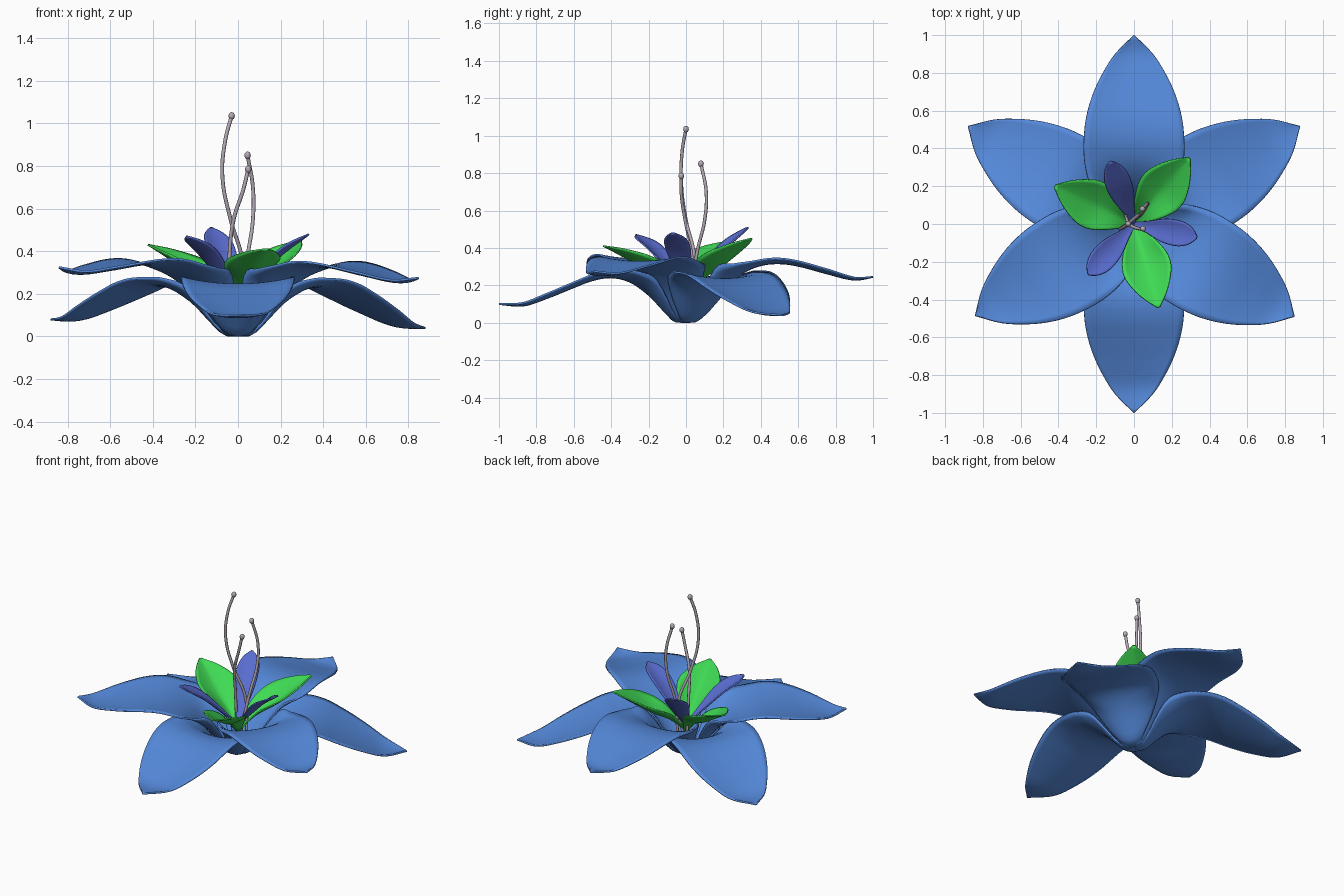
import bpy, math
from mathutils import Vector

if "Cube" in bpy.data.objects:
    bpy.data.objects.remove(bpy.data.objects["Cube"])


def material(name, color):
    m = bpy.data.materials.new(name)
    m.diffuse_color = (*color, 1)
    m.use_nodes = True
    m.node_tree.nodes["Principled BSDF"].inputs["Base Color"].default_value = m.diffuse_color
    return m


BLUE = material("petal_blue", (0.09, 0.25, 0.70))
GREEN = material("leaf_green", (0.05, 0.70, 0.09))
VIOLET = material("violet_blue", (0.10, 0.15, 0.62))
GREY = material("stamen_grey", (0.45, 0.40, 0.46))


def curve_at(pts, x):
    """Smooth cubic interpolation through (x, y) points."""
    n = len(pts)

    def slope(i):
        a, b = pts[max(i - 1, 0)], pts[min(i + 1, n - 1)]
        return (b[1] - a[1]) / (b[0] - a[0])
    for i in range(n - 1):
        (x0, y0), (x1, y1) = pts[i], pts[i + 1]
        if x <= x1 or i == n - 2:
            h = x1 - x0
            t = min(max((x - x0) / h, 0), 1)
            return (y0 * (2*t**3 - 3*t**2 + 1) + slope(i) * h * (t**3 - 2*t**2 + t)
                    + y1 * (3*t**2 - 2*t**3) + slope(i + 1) * h * (t**3 - t**2))


def blade(name, mat, angle, length, spine, width, lift, tip_dz=0, power=2, thick=0.01,
          rows=40, cols=16):
    """Petal surface: spine height, half width and edge lift along its length."""
    a = math.radians(angle)
    out, side = Vector((math.cos(a), math.sin(a), 0)), Vector((-math.sin(a), math.cos(a), 0))
    verts, faces = [], []
    for i in range(rows + 1):
        r = i / rows
        z, w, l = (curve_at(p, r) for p in (spine, width, lift))
        for j in range(cols + 1):
            v = 2 * j / cols - 1
            p = out * r * length + side * max(w, 0.001) * v
            p.z = max(z + l * abs(v) ** power + tip_dz * r * r, 0.005)
            verts.append(p)
    for i in range(rows):
        for j in range(cols):
            k = i * (cols + 1) + j
            faces.append((k, k + cols + 1, k + cols + 2, k + 1))
    me = bpy.data.meshes.new(name)
    me.from_pydata(verts, [], faces)
    me.polygons.foreach_set("use_smooth", [True] * len(faces))
    me.materials.append(mat)
    ob = bpy.data.objects.new(name, me)
    bpy.context.collection.objects.link(ob)
    s = ob.modifiers.new("thickness", "SOLIDIFY")
    s.thickness, s.offset = thick, 0
    return ob


# Large petals: lower and upper whorls of three
WIDTH = [(0, .03), (.06, .075), (.1, .14), (.16, .205), (.25, .245), (.36, .265), (.5, .262),
         (.6, .245), (.7, .213), (.8, .165), (.9, .10), (1, 0)]
LOW = [(0, .005), (.06, .008), (.1, .045), (.2, .15), (.3, .22), (.4, .243), (.5, .228),
       (.6, .19), (.75, .13), (.87, .092), (1, .10)]
HIGH = [(0, .007), (.06, .012), (.12, .08), (.2, .18), (.3, .265), (.4, .308), (.5, .318),
        (.6, .305), (.75, .265), (.9, .23), (1, .245)]
LIFT_LOW = [(0, 0), (.06, .03), (.1, .08), (.16, .12), (.25, .08), (.35, .04), (.5, .028),
            (.8, .02), (1, 0)]
LIFT_HIGH = [(0, 0), (.06, .05), (.1, .13), (.16, .165), (.25, .085), (.35, .035), (.5, .025),
             (.8, .02), (1, 0)]
for i, (ang, length, dz) in enumerate([(30.5, 1.02, -.06), (149.5, 1.02, -.02), (270, 1, 0)]):
    blade(f"lower_petal_{i+1}", BLUE, ang, length, LOW, WIDTH, LIFT_LOW, dz)
for i, (ang, length, dz) in enumerate([(90, 1, 0), (210, .97, .08), (330, .98, .03)]):
    blade(f"upper_petal_{i+1}", BLUE, ang, length, HIGH, WIDTH, LIFT_HIGH, dz)

# Green inner leaves
G_SPINE = [(0, .14), (.2, .22), (.5, .29), (.8, .37), (1, .42)]
G_WIDTH = [(0, .015), (.2, .075), (.4, .12), (.55, .128), (.7, .105), (.85, .065), (1, .008)]
G_LIFT = [(0, 0), (.25, .06), (.5, .065), (.8, .03), (1, 0)]
for i, (ang, length, dz) in enumerate([(-73.5, .46, -.01), (50, .455, .03), (154.5, .465, .01)]):
    blade(f"green_leaf_{i+1}", GREEN, ang, length, G_SPINE, G_WIDTH, G_LIFT, dz, 1.4, .008, 24, 12)

# Small violet inner petals
V_SPINE = [(0, .18), (.3, .28), (.6, .38), (1, .48)]
V_WIDTH = [(0, .012), (.2, .03), (.45, .06), (.65, .068), (.8, .06), (.92, .038), (1, .006)]
V_LIFT = [(0, 0), (.4, .02), (.7, .02), (1, 0)]
for i, (ang, length, dz) in enumerate([(111, .355, .03), (-12, .34, 0), (228, .36, -.01)]):
    blade(f"violet_petal_{i+1}", VIOLET, ang, length, V_SPINE, V_WIDTH, V_LIFT, dz, 2, .008, 24, 10)


# Stamens with rounded tips
def stamen(name, pts):
    cu = bpy.data.curves.new(name, "CURVE")
    cu.dimensions = "3D"
    cu.bevel_depth, cu.bevel_resolution, cu.use_fill_caps = 0.009, 3, True
    sp = cu.splines.new("BEZIER")
    sp.bezier_points.add(len(pts) - 1)
    for bp, p in zip(sp.bezier_points, pts):
        bp.co = p
        bp.handle_left_type = bp.handle_right_type = "AUTO"
    cu.materials.append(GREY)
    bpy.context.collection.objects.link(bpy.data.objects.new(name, cu))
    bpy.ops.mesh.primitive_uv_sphere_add(segments=16, ring_count=10, radius=0.015, location=pts[-1])
    tip = bpy.context.object
    tip.name = name + "_tip"
    tip.scale.z = 1.2
    tip.data.materials.append(GREY)
    bpy.ops.object.shade_smooth()


stamen("tall_stamen", [(.03, .05, .1), (.02, .045, .36), (-.035, 0, .55), (-.073, -.025, .75),
                       (-.06, -.02, .92), (-.03, 0, 1.035)])
stamen("middle_stamen", [(0, .02, .1), (.045, .06, .38), (.07, .1, .55), (.07, .108, .7),
                         (.045, .08, .85)])
stamen("short_stamen", [(-.04, .05, .1), (-.04, .03, .38), (-.02, -.005, .55), (.025, -.025, .69),
                        (.048, -.025, .785)])
